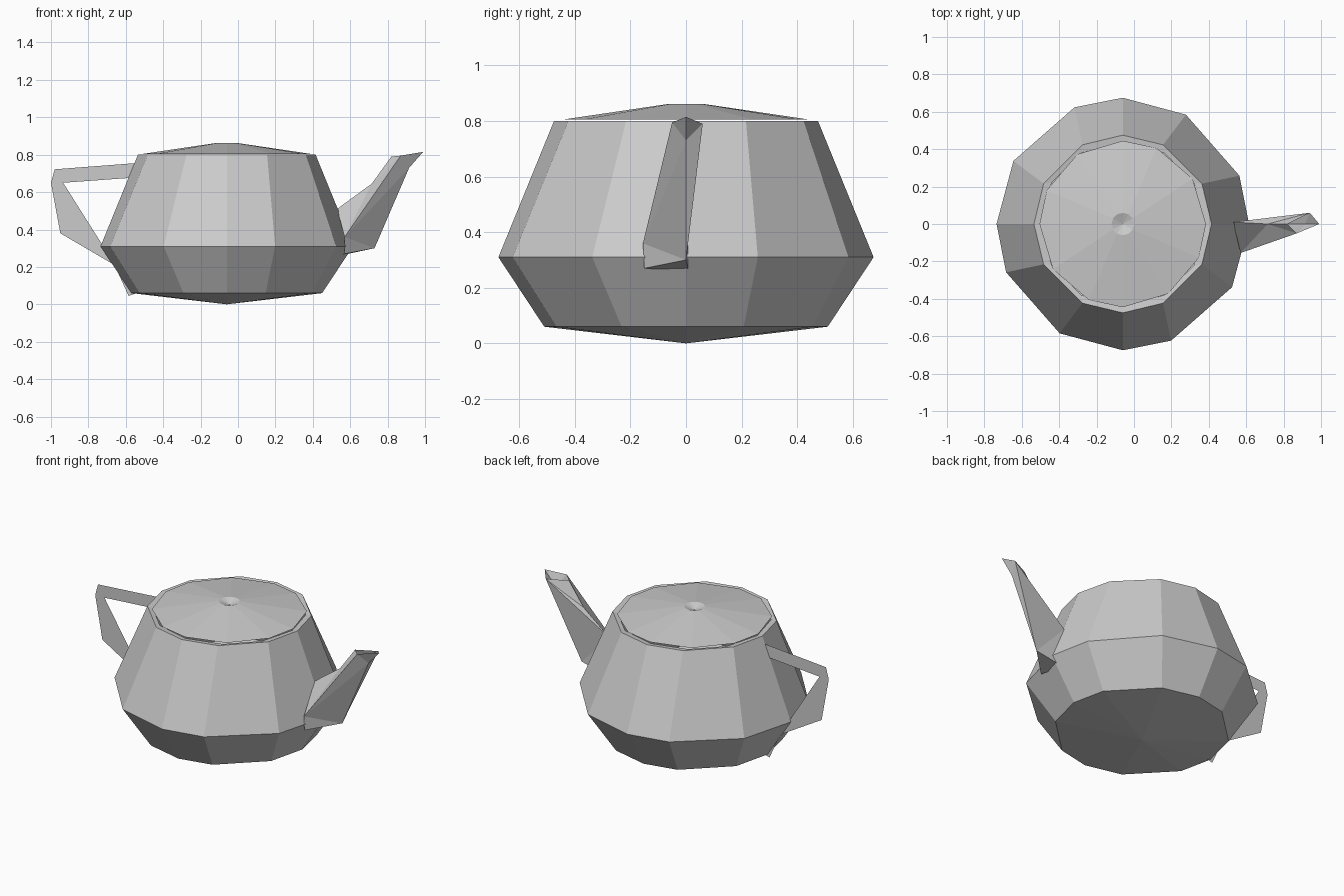
import bpy, math

if "Cube" in bpy.data.objects:
    bpy.data.objects.remove(bpy.data.objects["Cube"])

CX = -0.06  # axis of the pot


def add_mesh(name, verts, faces):
    me = bpy.data.meshes.new(name)
    me.from_pydata(verts, [], faces)
    me.update()
    ob = bpy.data.objects.new(name, me)
    bpy.context.collection.objects.link(ob)
    return ob


def ring(r, z, quarter):
    """Uneven ring: the angle pattern of one quarter repeated four times."""
    pts = []
    for q in range(4):
        for a in quarter:
            t = math.radians(q * 90 + a)
            pts.append((CX + r * math.cos(t), r * math.sin(t), z))
    return pts


def loft(name, rings, start=None, end=None):
    """Skin rings of equal size, optionally closed by a point at each end."""
    n = len(rings[0])
    verts = [p for rg in rings for p in rg]
    faces = []
    for k in range(len(rings) - 1):
        a = k * n
        for i in range(n):
            j = (i + 1) % n
            faces.append((a + i, a + j, a + n + j, a + n + i))
    if start:
        verts.append(start)
        faces += [((i + 1) % n, i, len(verts) - 1) for i in range(n)]
    if end:
        verts.append(end)
        a = (len(rings) - 1) * n
        faces += [(a + i, a + (i + 1) % n, len(verts) - 1) for i in range(n)]
    return add_mesh(name, verts, faces)


# Body with base and narrow rim
loft("body", [
    ring(0.51, 0.06, (0, 24, 63)),
    ring(0.675, 0.31, (0, 22.5, 60)),
    ring(0.475, 0.80, (0, 27, 63)),
    ring(0.44, 0.795, (0, 30, 60)),
], start=(CX, 0, 0))

# Lid with a small diamond-shaped dimple on top
loft("lid", [
    ring(0.445, 0.805, (0, 33, 66)),
    ring(0.06, 0.862, (0, 30, 60)),
], end=(CX, 0, 0.84))

# Flat handle in the middle plane: strip between outer and inner outlines
outer = [(-0.52, 0.757), (-0.98, 0.722), (-1.0, 0.65), (-0.95, 0.38),
         (-0.66, 0.21), (-0.585, 0.045)]
inner = [(-0.52, 0.68), (-0.935, 0.65), (-0.935, 0.65), (-0.72, 0.31),
         (-0.62, 0.21), (-0.54, 0.06)]
n = len(outer)
strip = [(i, i + 1, n + i + 1, n + i) for i in range(n - 1) if i != 1]
strip.append((1, 2, n + 1))
strip = [tuple(n + 1 if v == n + 2 else v for v in f) for f in strip]
add_mesh("handle", [(x, 0, z) for x, z in outer + inner], strip)

# Lopsided spout, open at the tip
spout = [
    (0.73, 0, 0.30), (0.57, -0.155, 0.36), (0.53, 0.01, 0.51), (0.54, 0.01, 0.26),
    (0.57, -0.15, 0.27),                                        # root
    (0.915, 0, 0.73), (0.715, 0, 0.645),                        # neck
    (0.99, 0, 0.815), (0.87, -0.05, 0.795), (0.82, 0, 0.79), (0.94, 0.06, 0.79),
]
add_mesh("spout", spout, [
    (0, 5, 1), (5, 8, 1), (5, 7, 8),        # near side
    (1, 8, 6), (8, 9, 6), (1, 6, 2),        # top
    (2, 6, 10), (6, 9, 10), (0, 2, 10), (0, 10, 5), (5, 10, 7),  # far side
    (0, 1, 4), (0, 4, 3), (0, 3, 2),        # underside
])
